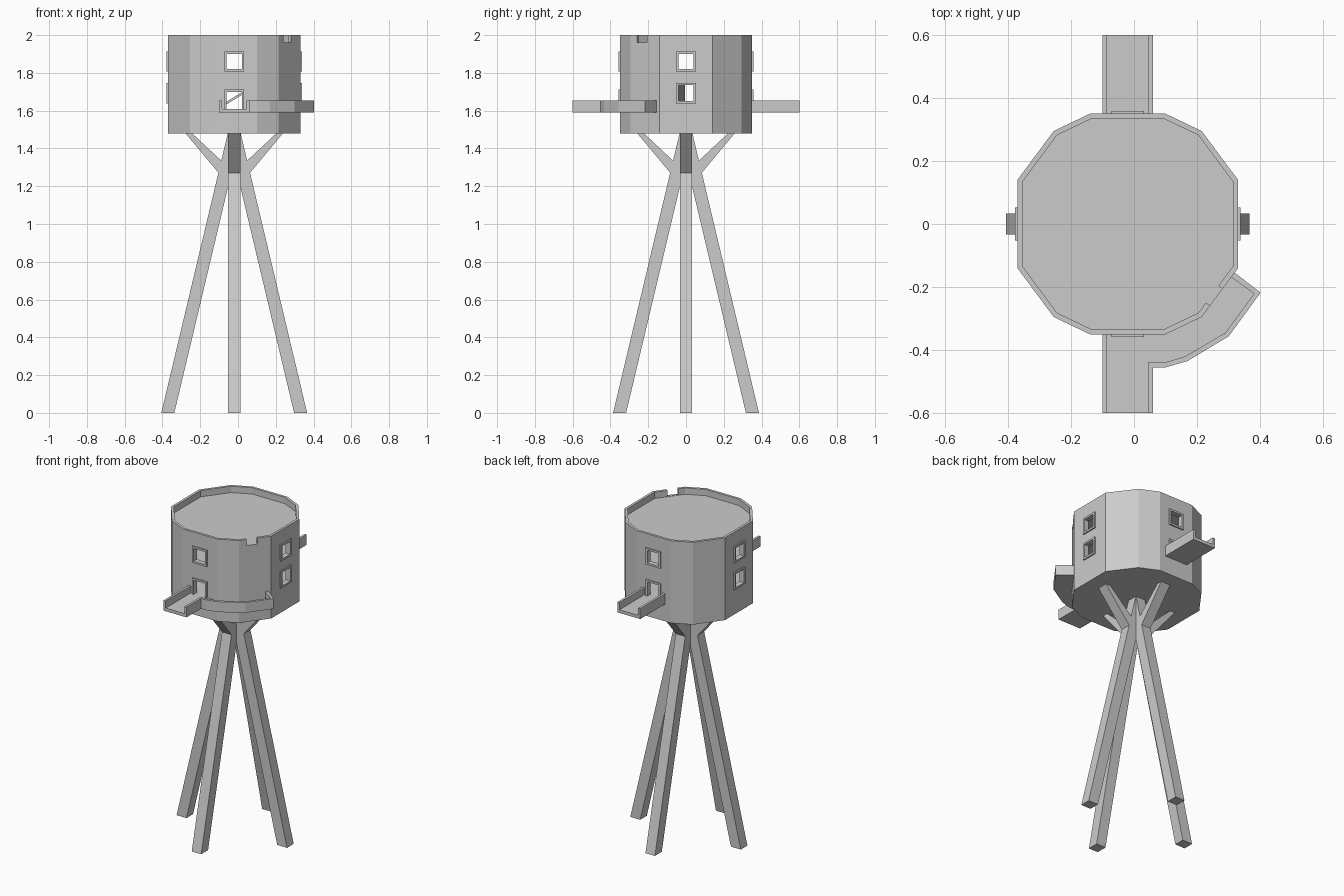
import bpy, bmesh, math
from mathutils import Matrix, Vector

if "Cube" in bpy.data.objects:
    bpy.data.objects.remove(bpy.data.objects["Cube"])

CX = -0.02  # tower axis
grey = bpy.data.materials.new("light_grey")
grey.diffuse_color = (0.6, 0.6, 0.6, 1)
grey.use_nodes = True
grey.node_tree.nodes["Principled BSDF"].inputs["Base Color"].default_value = grey.diffuse_color


def finish(bm, name):
    bmesh.ops.recalc_face_normals(bm, faces=bm.faces)
    me = bpy.data.meshes.new(name)
    bm.to_mesh(me)
    bm.free()
    me.materials.append(grey)
    ob = bpy.data.objects.new(name, me)
    bpy.context.collection.objects.link(ob)
    return ob


def prism(name, pts, z0, z1):
    """Extrude a flat outline upward."""
    bm = bmesh.new()
    f = bm.faces.new([bm.verts.new((x, y, z0)) for x, y in pts])
    r = bmesh.ops.extrude_face_region(bm, geom=[f])
    vs = [g for g in r["geom"] if isinstance(g, bmesh.types.BMVert)]
    bmesh.ops.translate(bm, verts=vs, vec=(0, 0, z1 - z0))
    return finish(bm, name)


def box(name, x0, x1, y0, y1, z0, z1):
    return prism(name, [(x0, y0), (x1, y0), (x1, y1), (x0, y1)], z0, z1)


def turn(ob, angle):
    """Rotate mesh about the origin, then move it onto the tower axis."""
    ob.data.transform(Matrix.Translation((CX, 0, 0)) @ Matrix.Rotation(angle, 4, 'Z'))
    return ob


def cut(ob, cutter):
    cutter.hide_render = True
    m = ob.modifiers.new("cut", 'BOOLEAN')
    m.operation, m.solver, m.object = 'DIFFERENCE', 'EXACT', cutter
    bpy.context.view_layer.objects.active = ob
    bpy.ops.object.modifier_apply(modifier=m.name)
    bpy.data.objects.remove(cutter)


# tower body outline, twelve sides
quarter = [(0.35, 0.14), (0.235, 0.295), (0.12, 0.35)]
outline = (quarter + [(-x, y) for x, y in reversed(quarter)]
           + [(-x, -y) for x, y in quarter] + [(x, -y) for x, y in reversed(quarter)])


def ring(s):
    return [(CX + x * s, y * s) for x, y in outline]


tower = prism("tower_body", ring(1), 1.48, 2.0)
cut(tower, prism("roof_cutter", ring(0.955), 1.96, 2.1))
cut(tower, prism("lower_room", ring(0.93), 1.61, 1.76))
cut(tower, prism("upper_room", ring(0.93), 1.78, 1.94))

# notch in the parapet
notch = box("notch_cutter", -0.033, 0.033, -0.04, 0.04, 1.962, 2.1)
notch.data.transform(Matrix.Translation((0.26, -0.232, 0))
                     @ Matrix.Rotation(math.atan2(0.155, 0.115), 4, 'Z'))
cut(tower, notch)

# windows and doors: side index (quarter turns from the right), z range, door flag
openings = []
for k in range(4):
    openings.append((k, 1.82, 1.90, False))
    openings.append((k, 1.61, 1.70, True) if k % 2 else (k, 1.65, 1.735, False))
names = ["right", "back", "left", "front"]
for k, z0, z1, door in openings:
    a = k * math.pi / 2
    cut(tower, turn(box("opening_cutter", 0.30, 0.40, -0.04, 0.04, z0, z1), a))
    kind = names[k] + ("_door_frame" if door else "_window_frame")
    bottom = z0 if door else z0 - 0.012
    frame = turn(box(kind, 0.335, 0.358, -0.052, 0.052, bottom, z1 + 0.012), a)
    cut(frame, turn(box("frame_cutter", 0.30, 0.40, -0.04, 0.04,
                        z0 - (0.05 if door else 0), z1), a))

# inner ramp between the floors
ramp = box("inner_ramp", -0.14, 0.14, -0.09, -0.005, -0.006, 0.006)
ramp.data.transform(Matrix.Translation((0.02, 0, 1.69)) @ Matrix.Rotation(-0.55, 4, 'Y'))

# four splayed legs, each with a tapering strut
leg_profile = [(0.317, 0), (0.386, 0), (0.033, 1.485), (-0.036, 1.485)]
strut_profile = [(0.083, 1.27), (0.262, 1.485), (0.228, 1.485), (0.068, 1.335), (0.03, 1.30)]


def radial(name, profile, angle):
    """Profile in radius and height, given the leg width."""
    ob = prism(name, profile, -0.033, 0.033)
    ob.data.transform(Matrix.Rotation(math.pi / 2, 4, 'X'))
    return turn(ob, angle)


for k in range(4):
    radial(names[k] + "_leg", leg_profile, k * math.pi / 2)
    radial(names[k] + "_strut", strut_profile, k * math.pi / 2)

# front and back gangways
for side, s, right_end in (("front", -1, 0.45), ("back", 1, 0.34)):
    def span(a, b):
        return min(a * s, b * s), max(a * s, b * s)
    box(side + "_gangway_floor", -0.10, 0.06, *span(0.34, 0.60), 1.59, 1.61)
    box(side + "_gangway_left_rail", -0.10, -0.085, *span(0.345, 0.60), 1.59, 1.655)
    box(side + "_gangway_right_rail", 0.045, 0.06, *span(right_end, 0.60), 1.59, 1.655)

# walkway wrapping round the front right of the tower
outer = [(0.06, -0.455), (0.10, -0.455), (0.17, -0.435), (0.30, -0.357),
         (0.402, -0.218), (0.32, -0.155)]
inner = [(0.045, -0.44), (0.097, -0.44), (0.163, -0.42), (0.29, -0.345),
         (0.381, -0.221), (0.308, -0.168)]
prism("walkway_floor", outer + [(0.20, -0.285), (0.09, -0.34), (0.05, -0.34)], 1.59, 1.61)
prism("walkway_rail", [(0.045, -0.455)] + outer + inner[::-1], 1.59, 1.655)
